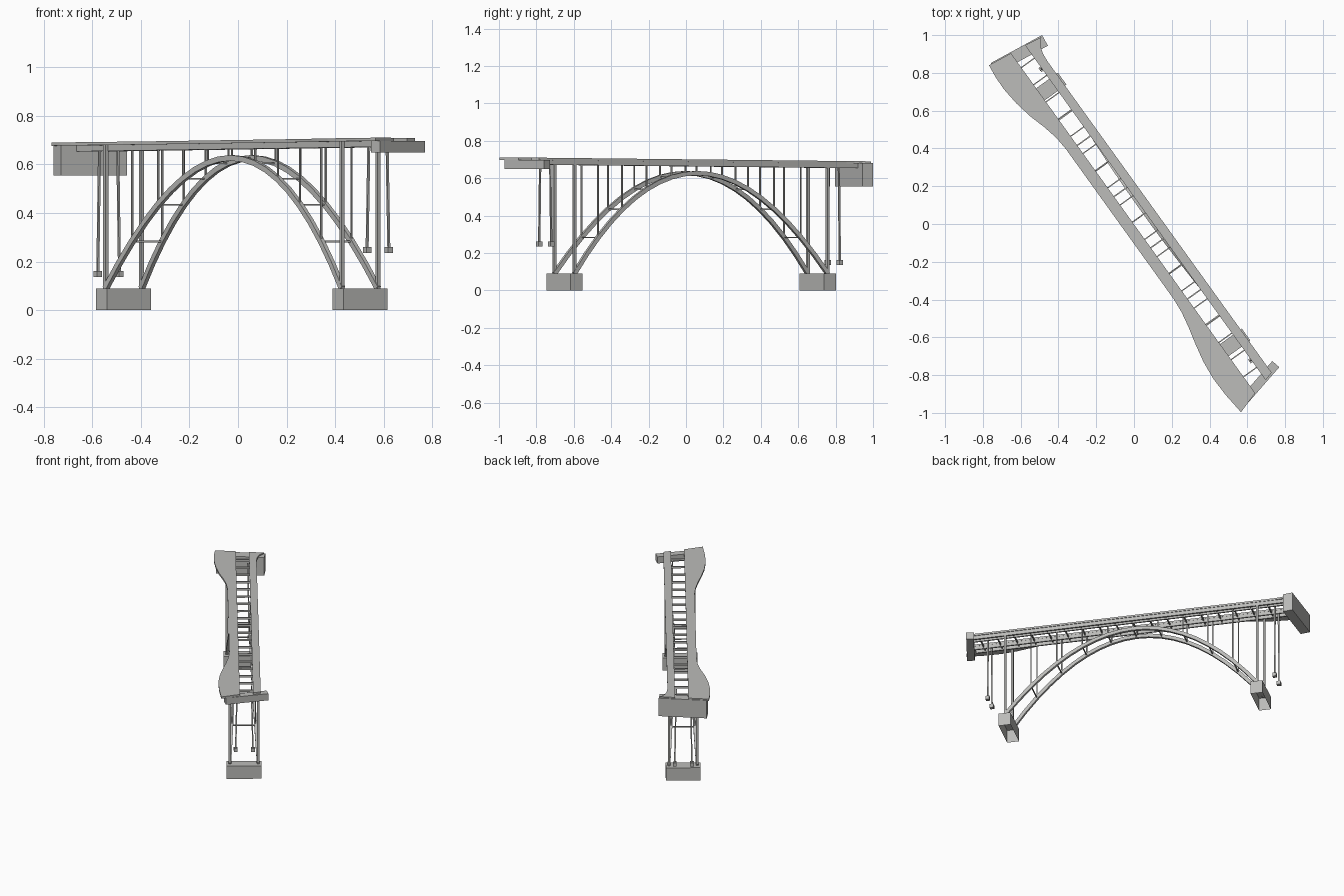
import bpy, bmesh, math
from mathutils import Matrix, Vector

cube = bpy.data.objects.get("Cube")
if cube:
    bpy.data.objects.remove(cube)

# Local frame: x runs along the span, y across it
PLACE = Matrix.Translation((0.016, 0.027, 0)) @ Matrix.Rotation(math.radians(-54.3), 4, 'Z')
HALF = 0.834      # half span, footing to footing
BASE = 0.09       # footing top
RISE = 0.537      # springing to crown

concrete = bpy.data.materials.new("concrete_grey")
concrete.use_nodes = True
colour = (0.50, 0.50, 0.485, 1)
concrete.diffuse_color = colour
concrete.node_tree.nodes["Principled BSDF"].inputs["Base Color"].default_value = colour


def finish(bm, name):
    bmesh.ops.recalc_face_normals(bm, faces=bm.faces)
    mesh = bpy.data.meshes.new(name)
    bm.to_mesh(mesh)
    bm.free()
    mesh.materials.append(concrete)
    obj = bpy.data.objects.new(name, mesh)
    bpy.context.collection.objects.link(obj)
    obj.matrix_world = PLACE


def add_box(bm, centre, size, turn=0):
    m = Matrix.Translation(centre) @ Matrix.Rotation(math.radians(turn), 4, 'Z')
    bmesh.ops.create_cube(bm, size=1, matrix=m @ Matrix.Diagonal((*size, 1)))


def add_beam(bm, a, b, wide, deep):
    """Square-ended bar from a to b."""
    a, b = Vector(a), Vector(b)
    axis = b - a
    side = Vector((0, 1, 0)) if abs(axis.y) < 0.5 * axis.length else Vector((1, 0, 0))
    up = axis.cross(side).normalized()
    side = up.cross(axis).normalized()
    rot = Matrix((axis.normalized(), side, up)).transposed().to_4x4()
    m = Matrix.Translation((a + b) / 2) @ rot
    bmesh.ops.create_cube(bm, size=1, matrix=m @ Matrix.Diagonal((axis.length, wide, deep, 1)))


def rib_z(s):
    return BASE + RISE * (1 - (s / HALF) ** 2)


def rib_y(s):
    # ribs lean towards each other at the crown
    return 0.091 - 0.076 * (rib_z(s) - BASE)


def deck_z(s):
    return 0.700 + 0.009 * s


def deck_strip(name, outline):
    bm = bmesh.new()
    rings = [[bm.verts.new((s, d, deck_z(s) - drop)) for s, d in outline] for drop in (0, 0.013)]
    bm.faces.new(rings[0])
    bm.faces.new(rings[1][::-1])
    n = len(outline)
    for i in range(n):
        j = (i + 1) % n
        bm.faces.new((rings[0][i], rings[1][i], rings[1][j], rings[0][j]))
    finish(bm, name)


# Deck: two strips with flared ends and an open slot between
deck_strip("deck_wide_side", [
    (-1.102, -0.03), (-1.118, -0.162), (-1.05, -0.17), (-0.97, -0.172), (-0.87, -0.162),
    (-0.77, -0.142), (-0.68, -0.115), (-0.60, -0.097), (-0.52, -0.09),
    (0.46, -0.09), (0.54, -0.097), (0.62, -0.112), (0.72, -0.136), (0.82, -0.156),
    (0.92, -0.166), (1.03, -0.163), (1.152, -0.15), (1.114, -0.03)])
deck_strip("deck_narrow_side", [
    (-1.092, 0.055), (1.09, 0.055), (1.077, 0.104), (-0.95, 0.102), (-1.0, 0.106),
    (-1.045, 0.12), (-1.077, 0.15)])

# Girders under the deck
bm = bmesh.new()
for d in (-0.08, -0.036, 0.061, 0.094):
    add_beam(bm, (-1.08, d, deck_z(-1.08) - 0.025), (1.07, d, deck_z(1.07) - 0.025), 0.01, 0.024)
finish(bm, "deck_girders")

# Cross beams bridging the slot
bm = bmesh.new()
for i in range(-9, 10):
    s = i * 0.112
    add_beam(bm, (s, -0.08, deck_z(s) - 0.022), (s, 0.094, deck_z(s) - 0.022), 0.006, 0.014)
finish(bm, "deck_cross_beams")

# Abutments at both ends, each skewed to its own bank
bm = bmesh.new()
for s, d, low, high, thick, length, turn in (
        (-1.071, 0.002, 0.555, 0.682, 0.064, 0.31, -7.1),
        (1.085, 0.011, 0.65, 0.697, 0.049, 0.281, 13.1)):
    add_box(bm, (s, d, (low + high) / 2), (thick, length, high - low), turn)
finish(bm, "abutments")

# Footings under the arch, open underneath
bm = bmesh.new()
for end in (-1, 1):
    add_box(bm, (end * HALF, 0, BASE / 2), (0.078, 0.223, BASE))
undersides = [f for f in bm.faces if f.calc_center_median().z < 0.001]
bmesh.ops.delete(bm, geom=undersides, context='FACES')
finish(bm, "arch_footings")

# Arch ribs swept with a rectangular section
STEPS = 20
for side, name in ((-1, "arch_rib_wide_side"), (1, "arch_rib_narrow_side")):
    bm = bmesh.new()
    previous = None
    for i in range(STEPS + 1):
        s = -HALF + 2 * HALF * i / STEPS
        slope = -2 * RISE * s / HALF ** 2
        normal = Vector((-slope, 0, 1)).normalized() * 0.0115
        centre = Vector((s, side * rib_y(s), rib_z(s)))
        ring = [bm.verts.new(centre + Vector((0, y, 0)) + k * normal)
                for y, k in ((-0.009, -1), (0.009, -1), (0.009, 1), (-0.009, 1))]
        if previous:
            for k in range(4):
                m = (k + 1) % 4
                bm.faces.new((previous[k], previous[m], ring[m], ring[k]))
        else:
            bm.faces.new(ring)
        previous = ring
    bm.faces.new(previous)
    finish(bm, name)

# Columns and struts standing on the ribs
columns, struts, piers = bmesh.new(), bmesh.new(), bmesh.new()
for i in range(-5, 6):
    s = i * HALF / 5
    y, z, top = rib_y(s), rib_z(s), deck_z(s) - 0.013
    for side in (-1, 1):
        if abs(i) == 5:
            add_beam(piers, (s, side * y, BASE), (s, side * y, top), 0.015, 0.015)
        else:
            add_beam(columns, (s, side * y, z), (s, side * y, top), 0.007, 0.007)
    if abs(i) < 5:
        add_beam(struts, (s, -y, z), (s, y, z), 0.007, 0.007)
finish(columns, "spandrel_columns")
finish(struts, "cross_struts")
finish(piers, "main_columns")

# Slim approach posts on small pads
bm = bmesh.new()
for s, low in ((-0.94, 0.137), (0.96, 0.236)):
    top = deck_z(s) - 0.013
    for side in (-1, 1):
        add_box(bm, (s, side * 0.055, low + 0.0125), (0.025, 0.025, 0.025))
        add_beam(bm, (s, side * 0.055, low + 0.02), (s, side * 0.046, top), 0.009, 0.009)
finish(bm, "approach_posts")
